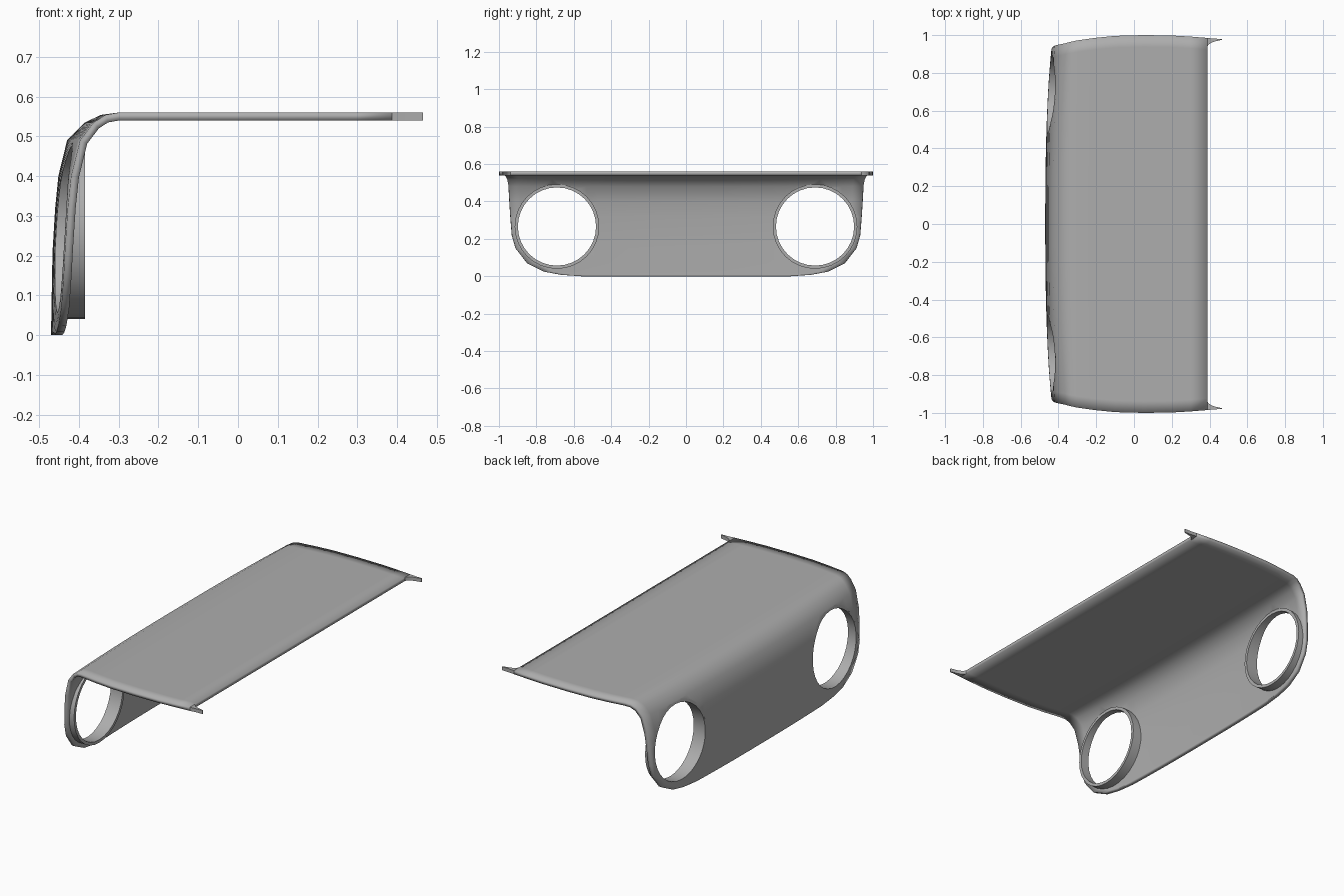
import bpy, bmesh, math

if "Cube" in bpy.data.objects:
    bpy.data.objects.remove(bpy.data.objects["Cube"], do_unlink=True)

grey = bpy.data.materials.new("mid_grey")
grey.use_nodes = True
grey.diffuse_color = (0.42, 0.42, 0.42, 1)
grey.node_tree.nodes["Principled BSDF"].inputs["Base Color"].default_value = grey.diffuse_color

THICK = 0.02
HOLE_Y, HOLE_Z, SEG = 0.69, 0.266, 32

# section of the outer skin from wall foot to top edge: x, z, half width
SECTION = [
    (-0.47, 0.0, 0.56), (-0.47, 0.008, 0.67), (-0.47, 0.025, 0.76),
    (-0.469, 0.07, 0.85), (-0.468, 0.15, 0.912), (-0.466, 0.22, 0.932),
    (-0.46, 0.32, 0.94), (-0.452, 0.4, 0.945), (-0.43, 0.49, 0.95),
    (-0.385, 0.535, 0.957), (-0.345, 0.554, 0.965), (-0.3, 0.56, 0.972),
    (-0.2, 0.56, 0.986), (-0.1, 0.56, 0.996), (0.05, 0.56, 1.0),
    (0.2, 0.56, 0.998), (0.3, 0.56, 0.992), (0.388, 0.56, 0.985)]


def bow(x, y):
    """Bend the wall back towards its ends; the flat top stays straight."""
    return x + 0.037 * abs(y) ** 2.5 * max(0, min(1, (-0.3 - x) / 0.13))


def wall_x(y, z):
    for (x0, z0, _), (x1, z1, _) in zip(SECTION, SECTION[1:]):
        if z0 <= z <= z1:
            return bow(x0 + (x1 - x0) * (z - z0) / (z1 - z0), y)


def finish(bm, name, smooth=True):
    mesh = bpy.data.meshes.new(name)
    bm.to_mesh(mesh)
    bm.free()
    mesh.materials.append(grey)
    obj = bpy.data.objects.new(name, mesh)
    bpy.context.collection.objects.link(obj)
    if smooth:
        bpy.ops.object.select_all(action='DESELECT')
        obj.select_set(True)
        bpy.context.view_layer.objects.active = obj
        bpy.ops.object.shade_smooth_by_angle(angle=math.radians(35))
    return obj


def skin(bm, rows, closed=False):
    """Join rows of points with quads."""
    grid = [[bm.verts.new(p) for p in row] for row in rows]
    for a, b in zip(grid, grid[1:]):
        n = len(a)
        for i in range(n if closed else n - 1):
            j = (i + 1) % n
            bm.faces.new((a[i], b[i], b[j], a[j]))


# bent panel: wall and top in one sheet
COLS = 32
bm = bmesh.new()
rows = []
for x, z, half in SECTION:
    ys = [half * (2 * c / COLS - 1) for c in range(COLS + 1)]
    rows.append([(bow(x, y), y, z) for y in ys])
skin(bm, rows)
panel = finish(bm, "bent_panel")
solid = panel.modifiers.new("thickness", 'SOLIDIFY')
solid.thickness = THICK
solid.offset = -1


def ring(side, radius, x=None):
    pts = []
    for i in range(SEG):
        a = 2 * math.pi * i / SEG
        y = side * HOLE_Y + radius * math.cos(a)
        z = HOLE_Z + radius * math.sin(a)
        pts.append((wall_x(y, z) if x is None else x, y, z))
    return pts


for side, label in ((-1, "front"), (1, "back")):
    # round opening through the wall
    bm = bmesh.new()
    skin(bm, [ring(side, 0.217, -0.6), ring(side, 0.217, -0.2)], closed=True)
    bmesh.ops.holes_fill(bm, edges=bm.edges[:])
    bmesh.ops.recalc_face_normals(bm, faces=bm.faces[:])
    cutter = finish(bm, label + "_hole_cutter", smooth=False)
    cutter.hide_render = True
    cutter.hide_set(True)
    cutter.display_type = 'WIRE'
    cut = panel.modifiers.new(label + "_hole", 'BOOLEAN')
    cut.operation = 'DIFFERENCE'
    cut.solver = 'EXACT'
    cut.object = cutter

    # collar lining the opening, flush outside and standing out inside
    bm = bmesh.new()
    inner, outer = 0.209, 0.226
    skin(bm, [ring(side, inner), ring(side, inner, -0.385),
              ring(side, outer, -0.385), ring(side, outer), ring(side, inner)], closed=True)
    bmesh.ops.remove_doubles(bm, verts=bm.verts[:], dist=1e-5)
    bmesh.ops.recalc_face_normals(bm, faces=bm.faces[:])
    finish(bm, label + "_collar")

    # curved tip at the free corner of the top
    outline = [(0.385, 0.985), (0.385, 0.935), (0.394, 0.948), (0.406, 0.958),
               (0.425, 0.966), (0.465, 0.975), (0.465, 0.98), (0.43, 0.981)]
    bm = bmesh.new()
    base = bm.faces.new([bm.verts.new((x, side * y, 0.56)) for x, y in outline])
    low = bmesh.ops.extrude_face_region(bm, geom=[base])
    bmesh.ops.translate(bm, vec=(0, 0, -THICK),
                        verts=[v for v in low["geom"] if isinstance(v, bmesh.types.BMVert)])
    bmesh.ops.recalc_face_normals(bm, faces=bm.faces[:])
    finish(bm, label + "_corner_tip")
